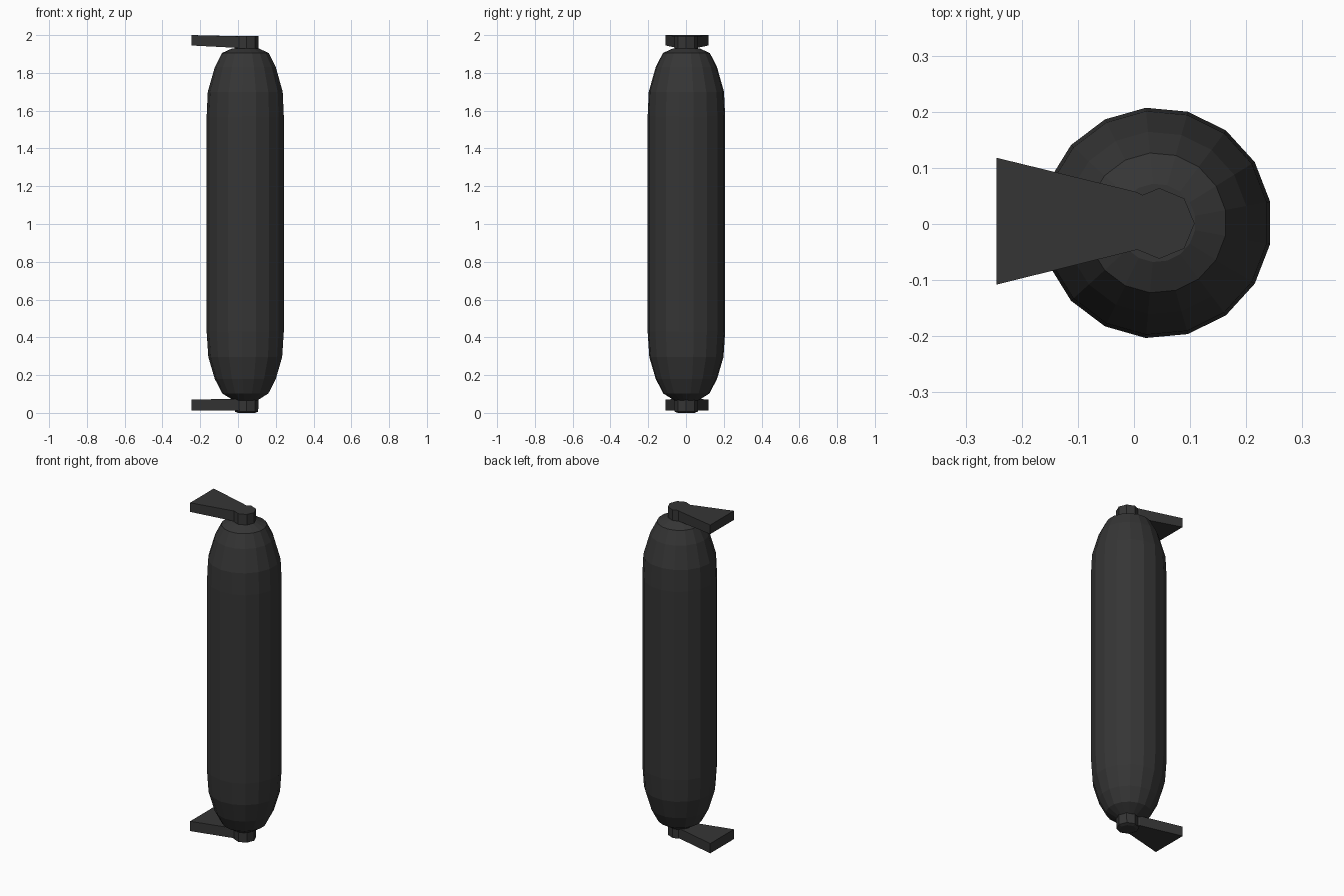
import bpy, bmesh, math

if "Cube" in bpy.data.objects:
    bpy.data.objects.remove(bpy.data.objects["Cube"])

dark = bpy.data.materials.new("dark grey")
dark.diffuse_color = (0.036, 0.036, 0.036, 1)
dark.use_nodes = True
dark.node_tree.nodes["Principled BSDF"].inputs["Base Color"].default_value = dark.diffuse_color

CX = 0.04


def finish(name, bm):
    bmesh.ops.recalc_face_normals(bm, faces=bm.faces[:])
    me = bpy.data.meshes.new(name)
    bm.to_mesh(me)
    bm.free()
    me.materials.append(dark)
    ob = bpy.data.objects.new(name, me)
    bpy.context.collection.objects.link(ob)
    return ob


def loft(name, rings):
    """Join stacked rings of points and close both ends."""
    bm = bmesh.new()
    vs = [[bm.verts.new(p) for p in r] for r in rings]
    n = len(rings[0])
    for a, b in zip(vs, vs[1:]):
        for i in range(n):
            j = (i + 1) % n
            bm.faces.new((a[i], a[j], b[j], b[i]))
    bm.faces.new(vs[0][::-1])
    bm.faces.new(vs[-1])
    return finish(name, bm)


def circle(r, z, n, start, cx=CX, cy=0.002):
    return [(cx + r * math.cos(start + math.tau * i / n),
             cy + r * math.sin(start + math.tau * i / n), z) for i in range(n)]


# long bag body: 17 sides, rounded towards both ends
profile = [(0.062, 0.065), (0.123, 0.103), (0.163, 0.18), (0.197, 0.295), (0.206, 0.43),
           (0.206, 1.57), (0.200, 1.70), (0.163, 1.83), (0.125, 1.905), (0.070, 1.93)]
loft("bag_body", [circle(r, z, 17, math.pi) for r, z in profile])

# eight-sided pins at top and bottom
loft("top_pin", [circle(0.063, z, 8, 0, 0.045, 0.001) for z in (1.92, 1.994)])
loft("bottom_pin", [circle(r, z, 8, 0, 0.045, 0.001)
                    for r, z in ((0.045, 0.0), (0.062, 0.007), (0.063, 0.073))])


# flared wall arms, wide at the outer end
def arm(name, outer, inner):
    outline = [(-0.245, -0.108), (0.005, -0.046), (0.04, -0.03),
               (0.04, 0.038), (0.005, 0.057), (-0.245, 0.118)]
    rings = [[(x, y, (outer if x < -0.1 else inner)[k]) for x, y in outline] for k in (0, 1)]
    loft(name, rings)


arm("top_arm", (1.945, 2.0), (1.932, 1.9935))
arm("bottom_arm", (0.013, 0.072), (0.013, 0.0725))
